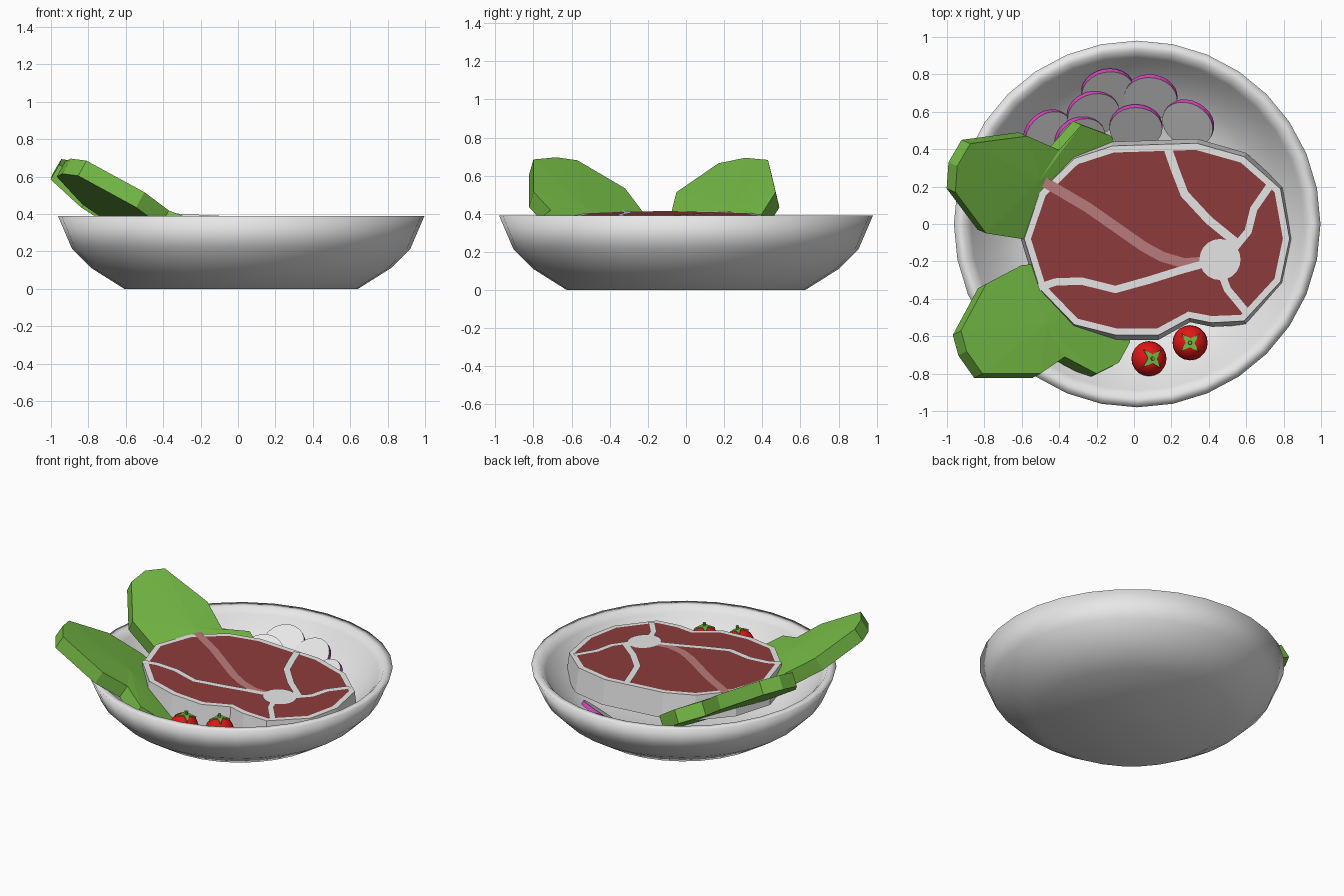
import bpy, bmesh, math
from mathutils import Vector, Matrix

if "Cube" in bpy.data.objects:
    bpy.data.objects.remove(bpy.data.objects["Cube"])


def material(name, rgb):
    m = bpy.data.materials.new(name)
    m.diffuse_color = (*rgb, 1)
    m.use_nodes = True
    m.node_tree.nodes["Principled BSDF"].inputs["Base Color"].default_value = m.diffuse_color
    return m


WHITE = material("white", (0.8, 0.8, 0.8))
MEAT = material("meat_red", (0.27, 0.045, 0.045))
PINK = material("pale_vein", (0.49, 0.2, 0.2))
GREEN = material("leaf_green", (0.18, 0.5, 0.06))
PURPLE = material("onion_purple", (0.65, 0.06, 0.5))
TOMATO = material("tomato_red", (0.75, 0.008, 0.008))


def finish(bm, name, mats, smooth=False, normals=True):
    if normals:
        bmesh.ops.recalc_face_normals(bm, faces=bm.faces[:])
    for f in bm.faces:
        f.smooth = smooth
    me = bpy.data.meshes.new(name)
    bm.to_mesh(me)
    bm.free()
    for m in mats:
        me.materials.append(m)
    ob = bpy.data.objects.new(name, me)
    bpy.context.collection.objects.link(ob)
    return ob


def loft(bm, rings):
    """Join rings of points with quads and cap both ends; return the last cap."""
    vs = [[bm.verts.new(p) for p in r] for r in rings]
    n = len(vs[0])
    for a, b in zip(vs, vs[1:]):
        for i in range(n):
            j = (i + 1) % n
            bm.faces.new((a[i], a[j], b[j], b[i]))
    bm.faces.new(vs[0][::-1])
    return bm.faces.new(vs[-1])


# Bowl: outer wall, rim, inner wall, floor
profile = [(0.625, 0), (0.80, 0.11), (0.905, 0.215), (0.98, 0.39), (0.925, 0.39),
           (0.89, 0.35), (0.84, 0.275), (0.73, 0.175), (0.58, 0.06)]
bm = bmesh.new()
loft(bm, [[(0.017 + r * math.cos(i * math.tau / 32), r * math.sin(i * math.tau / 32), z)
           for i in range(32)] for r, z in profile])
finish(bm, "bowl", [WHITE], smooth=True)


# Steak: slightly tilted slab with a fat border round the red top
def steak_z(x):
    return 0.388 - 0.05 * (x + 0.05)


outline = [(-.605, -.08), (-.52, .18), (-.33, .37), (-.12, .44), (.34, .455), (.6, .38),
           (.8, .2), (.85, -.08), (.8, -.32), (.6, -.54), (.42, -.55), (.3, -.525),
           (.13, -.62), (-.1, -.62), (-.33, -.56), (-.52, -.36)]
top = [(0.12 + (x - 0.12) * 0.975, -0.06 + (y + 0.06) * 0.955) for x, y in outline]
bm = bmesh.new()
cap = loft(bm, [[(x, y, steak_z(x) - 0.17) for x, y in outline],
                [(x, y, steak_z(x)) for x, y in top]])
bmesh.ops.recalc_face_normals(bm, faces=bm.faces[:])
bmesh.ops.inset_region(bm, faces=[cap], thickness=0.036)
cap.material_index = 1
finish(bm, "steak", [WHITE, MEAT])


# Fat veins: thin strips on the red face
def vein(name, pts, width, mat, lift):
    pts = [Vector(p) for p in pts]
    left, right = [], []
    for i, p in enumerate(pts):
        d = (pts[min(i + 1, len(pts) - 1)] - pts[max(i - 1, 0)]).normalized()
        side = Vector((-d.y, d.x)) * width / 2
        left.append(p + side)
        right.append(p - side)
    bm = bmesh.new()
    a = [bm.verts.new((p.x, p.y, steak_z(p.x) + lift)) for p in left]
    b = [bm.verts.new((p.x, p.y, steak_z(p.x) + lift)) for p in right]
    for i in range(len(pts) - 1):
        bm.faces.new((a[i], b[i], b[i + 1], a[i + 1]))
    finish(bm, name, [mat], normals=False)


vein("pale_vein", [(-.48, .225), (-.25, .09), (.05, -.12), (.15, -.175), (.27, -.21), (.4, -.2)],
     0.055, PINK, 0.003)
vein("long_vein", [(-.51, -.34), (-.42, -.31), (-.28, -.305), (-.1, -.35), (.08, -.3), (.24, -.25),
                   (.42, -.2)], 0.04, WHITE, 0.005)
vein("upper_vein", [(.18, .405), (.22, .29), (.27, .16), (.4, .02), (.56, -.11)], 0.045, WHITE, 0.005)
vein("right_vein", [(.73, .21), (.64, .08), (.61, -.04), (.52, -.15)], 0.04, WHITE, 0.005)
vein("lower_vein", [(.45, -.22), (.5, -.35), (.6, -.47)], 0.04, WHITE, 0.005)
bm = bmesh.new()
bm.faces.new([bm.verts.new((.46 + .11 * math.cos(i * math.tau / 20), -.19 + .11 * math.sin(i * math.tau / 20),
                            steak_z(.46 + .11 * math.cos(i * math.tau / 20)) + 0.006)) for i in range(20)])
finish(bm, "bone", [WHITE], normals=False)


# Lettuce leaves: thick tilted plates, tucked under the steak
def leaf(name, pts, c, p, q):
    n = Vector((-p, -q, 1)).normalized() * 0.095
    up = [Vector((x, y, c + p * x + q * y)) for x, y in pts]
    bm = bmesh.new()
    cap = loft(bm, [[v - n for v in up], up])
    bmesh.ops.recalc_face_normals(bm, faces=bm.faces[:])
    bmesh.ops.poke(bm, faces=[cap], offset=0.012)
    finish(bm, name, [GREEN])


leaf("back_leaf", [(-.955, .17), (-.945, .31), (-.875, .43), (-.57, .47), (-.40, .395),
                   (-.28, .53), (-.12, .47), (-.05, .3), (-.15, .1), (-.4, -.02), (-.6, -.08),
                   (-.79, -.05)], 0.063, -.586, .248)
leaf("front_leaf", [(-.925, -.57), (-.895, -.68), (-.81, -.8), (-.5, -.8), (-.37, -.71),
                    (-.2, -.8), (-.08, -.74), (-.02, -.63), (-.1, -.4), (-.35, -.2), (-.6, -.22),
                    (-.79, -.32)], 0.01, -.545, -.292)

# Onion slices: discs leaning on the back wall
slices = [(-.14, .71), (.09, .68), (.29, .54), (-.22, .59), (.01, .52), (-.46, .48), (-.29, .45)]
for k, (x, y) in enumerate(slices):
    r = math.hypot(x, y)
    normal = Vector((-x / r * 0.62, -y / r * 0.62, 0.78))
    bm = bmesh.new()
    bmesh.ops.create_cone(bm, cap_ends=True, segments=24, radius1=0.142, radius2=0.142, depth=0.028)
    for f in bm.faces:
        f.material_index = 0 if abs(f.normal.z) > 0.5 else 1
    ob = finish(bm, f"onion_slice_{k + 1}", [WHITE, PURPLE])
    ob.matrix_world = (Matrix.Translation((x, y, 0.13 + (r - 0.52) * 0.5))
                       @ normal.to_track_quat('Z', 'Y').to_matrix().to_4x4())

# Cherry tomatoes with star-shaped stems
for k, (x, y) in enumerate([(.08, -.72), (.30, -.635)]):
    place = Matrix.Translation((x, y, 0.255)) @ Matrix.Rotation(0.2 - 0.2 * k, 4, 'Y')
    bm = bmesh.new()
    bmesh.ops.create_uvsphere(bm, u_segments=20, v_segments=12, radius=0.094)
    finish(bm, f"tomato_{k + 1}", [TOMATO], smooth=True).matrix_world = place
    bm = bmesh.new()
    star = [(r * math.cos(i * math.pi / 4 + .75), r * math.sin(i * math.pi / 4 + .75), z)
            for i in range(8) for r, z in [((0.068, 0.082) if i % 2 == 0 else (0.024, 0.098))]]
    loft(bm, [[(a, b, z - 0.012) for a, b, z in star], star])
    bmesh.ops.create_cone(bm, cap_ends=True, segments=8, radius1=0.012, radius2=0.009, depth=0.03,
                          matrix=Matrix.Translation((0, 0, 0.105)))
    finish(bm, f"tomato_stem_{k + 1}", [GREEN]).matrix_world = place
